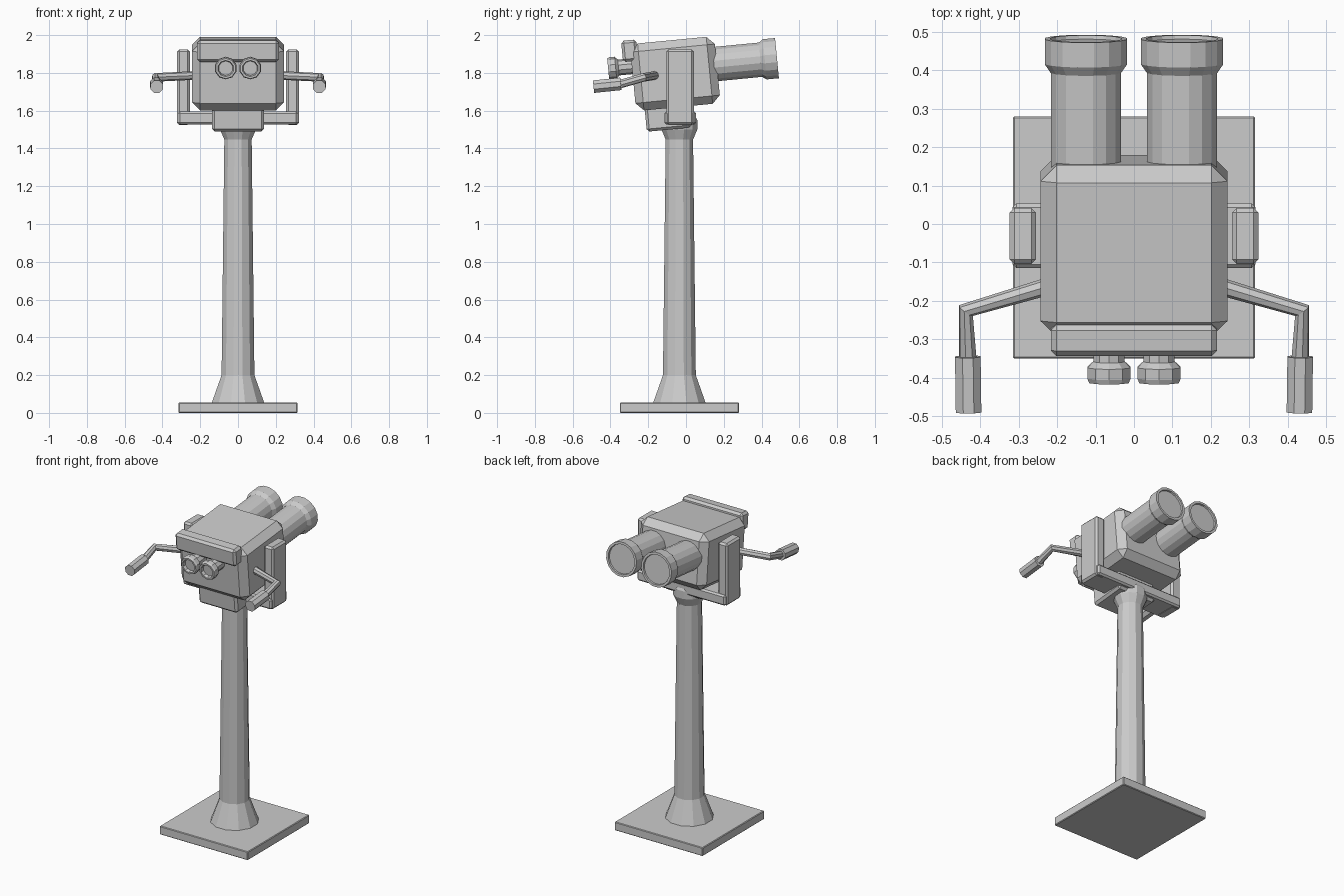
import bpy, bmesh, math
from mathutils import Matrix, Vector

cube = bpy.data.objects.get("Cube")
if cube:
    bpy.data.objects.remove(cube, do_unlink=True)

grey = bpy.data.materials.new("plain grey")
grey.use_nodes = True
grey.diffuse_color = (0.6, 0.6, 0.6, 1)
bsdf = grey.node_tree.nodes["Principled BSDF"]
bsdf.inputs["Base Color"].default_value = (0.6, 0.6, 0.6, 1)
bsdf.inputs["Roughness"].default_value = 0.8

# The viewing head is tilted back as one unit
HEAD = Matrix.Translation((0, -0.058, 1.796)) @ Matrix.Rotation(math.radians(5.5), 4, 'X')
WORLD = Matrix.Identity(4)


def add_object(name, bm, frame):
    bmesh.ops.recalc_face_normals(bm, faces=bm.faces)
    mesh = bpy.data.meshes.new(name)
    bm.to_mesh(mesh)
    bm.free()
    mesh.materials.append(grey)
    obj = bpy.data.objects.new(name, mesh)
    obj.matrix_world = frame
    bpy.context.collection.objects.link(obj)
    return obj


def box(name, low, high, bevel, frame=WORLD):
    """Chamfered box between two corners."""
    low, high = Vector(low), Vector(high)
    bm = bmesh.new()
    bmesh.ops.create_cube(bm, size=1)
    bmesh.ops.scale(bm, vec=high - low, verts=bm.verts)
    bmesh.ops.translate(bm, vec=(low + high) / 2, verts=bm.verts)
    bmesh.ops.bevel(bm, geom=bm.edges[:], offset=bevel, segments=1, affect='EDGES')
    return add_object(name, bm, frame)


def turned(name, profile, sides, frame):
    """Lathe (position, radius) pairs around local z, with capped ends."""
    bm = bmesh.new()
    rings = []
    for pos, radius in profile:
        angles = [(i + 0.5) * math.tau / sides for i in range(sides)]
        rings.append([bm.verts.new((radius * math.cos(a), radius * math.sin(a), pos))
                      for a in angles])
    for a, b in zip(rings, rings[1:]):
        for i in range(sides):
            j = (i + 1) % sides
            bm.faces.new((a[i], a[j], b[j], b[i]))
    bm.faces.new(rings[0])
    bm.faces.new(rings[-1])
    return add_object(name, bm, frame)


def along(start, end):
    """Frame at start with local z pointing to end."""
    start, end = Vector(start), Vector(end)
    turn = (end - start).to_track_quat('Z', 'Y').to_matrix().to_4x4()
    return Matrix.Translation(start) @ turn


def bent_rod(name, points, radius):
    """Rod swept along a bent path."""
    curve = bpy.data.curves.new(name, 'CURVE')
    curve.dimensions = '3D'
    curve.bevel_depth = radius
    curve.bevel_resolution = 2
    curve.use_fill_caps = True
    spline = curve.splines.new('POLY')
    spline.points.add(len(points) - 1)
    for p, co in zip(spline.points, points):
        p.co = (*co, 1)
    temp = bpy.data.objects.new(name + "_path", curve)
    bpy.context.collection.objects.link(temp)
    bm = bmesh.new()
    source = bpy.data.meshes.new_from_object(temp)
    bm.from_mesh(source)
    bpy.data.objects.remove(temp, do_unlink=True)
    bpy.data.meshes.remove(source)
    for f in bm.faces:
        f.smooth = False
    bmesh.ops.remove_doubles(bm, verts=bm.verts, dist=0.0001)
    return add_object(name, bm, WORLD)


# Stand
box("base_plate", (-0.315, -0.35, 0), (0.315, 0.28, 0.055), 0.004)
turned("column", [(0.05, 0.145), (0.2, 0.09), (1.447, 0.075),
                  (1.5, 0.098), (1.55, 0.098), (1.585, 0.08)],
       12, Matrix.Translation((0, -0.035, 0)))

# Yoke
box("yoke_bar", (-0.316, -0.115, 1.527), (0.316, 0.053, 1.595), 0.01)

# Head
box("head_body", (-0.243, -0.224, -0.178), (0.243, 0.225, 0.178), 0.042, HEAD)
box("brow_hood", (-0.216, -0.268, 0.087), (0.216, -0.187, 0.2), 0.014, HEAD)
box("lower_housing", (-0.138, -0.178, -0.292), (0.138, 0.062, -0.15), 0.014, HEAD)

# Mirrored parts
for side, s in (("left", 1), ("right", -1)):
    xs = sorted((s * 0.255, s * 0.323))
    box(side + "_yoke_plate", (xs[0], -0.104, 1.525), (xs[1], 0.042, 1.925), 0.012)

    turned(side + "_barrel", [(0.2, 0.093), (0.457, 0.093), (0.48, 0.109), (0.545, 0.109),
                              (0.545, 0.094), (0.535, 0.092)], 16,
           HEAD @ along((s * 0.125, 0, 0.03), (s * 0.125, 1, 0.03)))
    turned(side + "_eyepiece", [(0.2, 0.042), (0.295, 0.042), (0.31, 0.059), (0.338, 0.059),
                                (0.35, 0.054), (0.35, 0.043), (0.33, 0.038)], 10,
           HEAD @ along((s * 0.065, 0, 0.061), (s * 0.065, -1, 0.061)))

    wrist = (s * 0.432, -0.345, 1.742)
    grip_end = (s * 0.43, -0.49, 1.727)
    bent_rod(side + "_handle_arm",
             [(s * 0.22, -0.161, 1.787), (s * 0.437, -0.225, 1.776), wrist], 0.023)
    turned(side + "_handle_grip", [(0, 0.036), (0.145, 0.036)], 8, along(wrist, grip_end))
